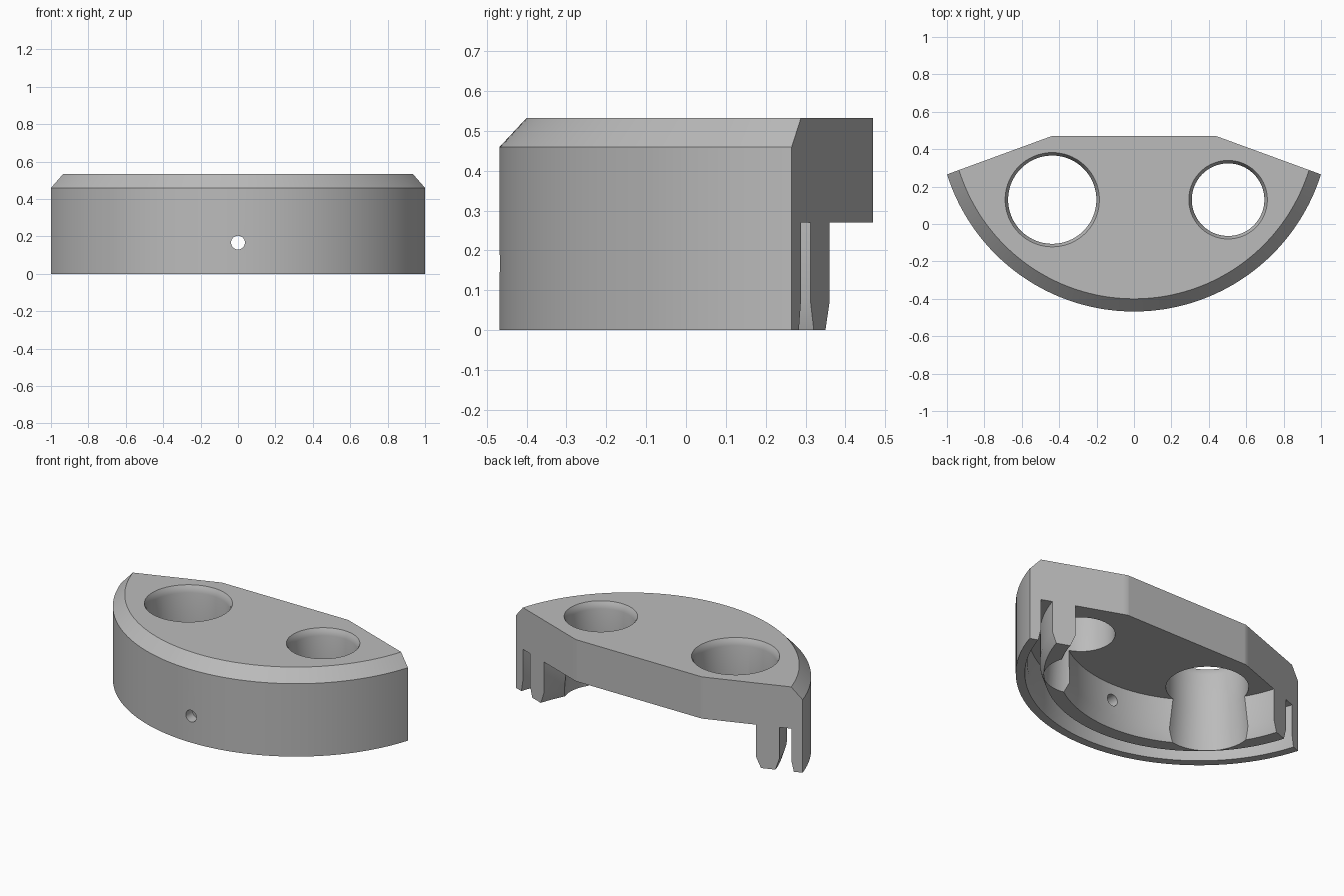
import bpy, bmesh, math

cube = bpy.data.objects.get("Cube")
if cube:
    bpy.data.objects.remove(cube)

AXIS_Y = 0.58        # centre of the curved front
TOP, FLOOR = 0.533, 0.27

grey = bpy.data.materials.new("light_grey")
grey.use_nodes = True
colour = (0.5, 0.5, 0.5, 1)
grey.diffuse_color = colour
grey.node_tree.nodes["Principled BSDF"].inputs["Base Color"].default_value = colour


def make_object(name, bm):
    bmesh.ops.recalc_face_normals(bm, faces=bm.faces)
    mesh = bpy.data.meshes.new(name)
    bm.to_mesh(mesh)
    bm.free()
    mesh.materials.append(grey)
    obj = bpy.data.objects.new(name, mesh)
    bpy.context.collection.objects.link(obj)
    return obj


def lathe(name, profile, centre, steps):
    """Closed solid turned from (radius, height) points; both ends lie on the axis."""
    bm = bmesh.new()
    cx, cy = centre
    rings = []
    for r, z in profile:
        n = 1 if r == 0 else steps
        rings.append([bm.verts.new((cx + r * math.cos(math.tau * i / steps),
                                    cy + r * math.sin(math.tau * i / steps), z))
                      for i in range(n)])
    for a, b in zip(rings, rings[1:]):
        for i in range(steps):
            j = (i + 1) % steps
            quad = [a[i % len(a)], a[j % len(a)], b[j % len(b)], b[i % len(b)]]
            bm.faces.new(list(dict.fromkeys(quad)))
    return make_object(name, bm)


def cut(body, tool, operation="DIFFERENCE"):
    tool.hide_render = True
    mod = body.modifiers.new("cut", "BOOLEAN")
    mod.operation, mod.solver, mod.object = operation, "EXACT", tool
    bpy.context.view_layer.objects.active = body
    bpy.ops.object.modifier_apply(modifier=mod.name)
    bpy.data.objects.remove(tool)


# Turned section: bevelled top, outer skirt, groove and tapered inner rib
section = [(0, TOP), (0.98, TOP), (1.048, 0.46), (1.048, 0), (0.996, 0),
           (0.981, 0.07), (0.981, FLOOR), (0.91, FLOOR), (0.91, 0.07),
           (0.887, 0), (0.802, 0), (0.772, 0.07), (0.772, FLOOR), (0, FLOOR)]
body = lathe("curved_holder_body", section, (0, AXIS_Y), 200)

# Plan outline trims the back to one straight and two slanted edges
half = [(0.44, 0.47), (1.2, 0.192), (1.2, -0.8)]
outline = half + [(-x, y) for x, y in reversed(half)]
bm = bmesh.new()
face = bm.faces.new([bm.verts.new((x, y, -0.2)) for x, y in outline])
up = bmesh.ops.extrude_face_region(bm, geom=[face])["geom"]
bmesh.ops.translate(bm, vec=(0, 0, 1), verts=[v for v in up if isinstance(v, bmesh.types.BMVert)])
cut(body, make_object("plan_cutter", bm), "INTERSECT")

# Large and small through holes, with a soft rim and a slight flare below
for x, r in ((-0.437, 0.236), (0.503, 0.194)):
    hole = [(0, 0.6), (r + 0.016, 0.6), (r + 0.016, TOP), (r + 0.006, 0.515),
            (r, 0.49), (r, FLOOR), (r + 0.02, 0), (r + 0.02, -0.1), (0, -0.1)]
    cut(body, lathe("hole_cutter", hole, (x, 0.13), 96))

# Small pin hole through the front skirt and rib
pin = lathe("pin_cutter", [(0, 0.6), (0.037, 0.6), (0.037, -0.1), (0, -0.1)], (0, 0), 32)
pin.rotation_euler.x = math.pi / 2
pin.location.z = 0.167
bpy.context.view_layer.update()
cut(body, pin)

bpy.ops.object.select_all(action="DESELECT")
body.select_set(True)
bpy.context.view_layer.objects.active = body
bpy.ops.object.shade_smooth_by_angle(angle=math.radians(25))
